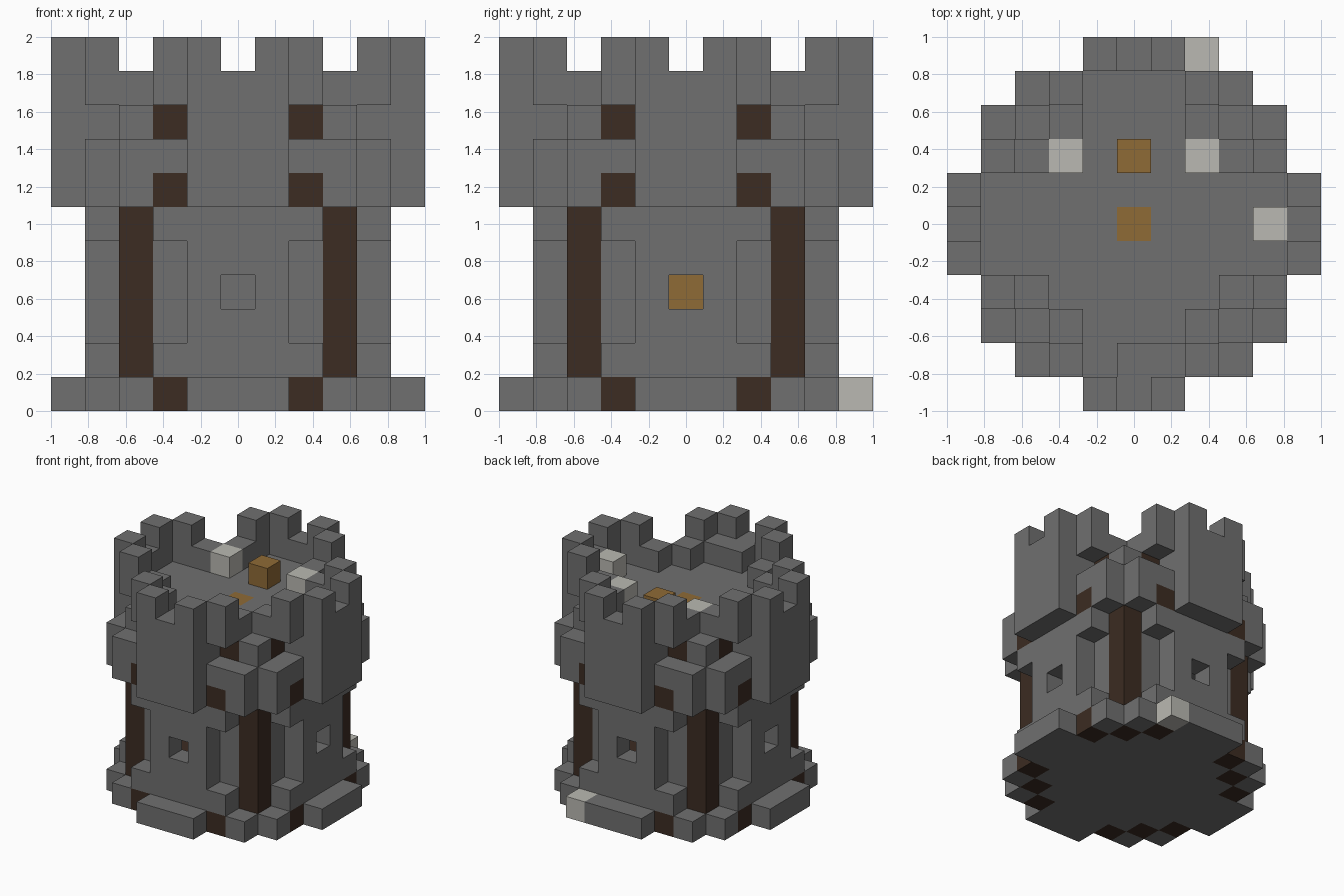
import bpy, bmesh
from mathutils import Vector

cube = bpy.data.objects.get("Cube")
if cube:
    bpy.data.objects.remove(cube)

UNIT = 2 / 11          # the tower is laid out on an 11-block grid
cells = {}             # block position -> part name


def material(name, rgb):
    m = bpy.data.materials.new(name)
    m.use_nodes = True
    m.diffuse_color = (*rgb, 1)
    m.node_tree.nodes["Principled BSDF"].inputs["Base Color"].default_value = (*rgb, 1)
    return m


stone = material("grey stone", (0.16, 0.16, 0.16))
timber = material("dark timber", (0.045, 0.025, 0.016))
gold = material("golden brown", (0.275, 0.145, 0.037))
pale = material("pale stone", (0.49, 0.485, 0.445))


def span(r):
    return range(r[0], r[1] + 1) if isinstance(r, tuple) else (r,)


def fill(part, xs, ys, zs):
    """Fill a box of blocks; part None carves it away."""
    for x in span(xs):
        for y in span(ys):
            for z in span(zs):
                if part:
                    cells[x, y, z] = part
                else:
                    cells.pop((x, y, z), None)


def around(part, xs, ys, zs):
    """Repeat a box on all four sides, mirrored left and right."""
    for x in span(xs):
        for y in span(ys):
            for sx in (1, -1):
                px, py = x * sx, y
                for turn in range(4):
                    fill(part, px, py, zs)
                    px, py = -py, px


def disc(part, zs):
    """Stepped round slab."""
    around(part, (0, 1), (-5, 0), zs)
    around(part, (0, 3), (-4, 0), zs)


# Plinth with timber blocks at the stepped corners
disc("plinth", 0)
around("plinth_timbers", 2, -4, 0)
around("plinth_timbers", 3, -3, 0)
fill("loose_plinth_block", 2, 5, 0)

# Shaft: floor, walls, recessed lining, corner posts, windows
fill("inner_floor", (-3, 3), (-3, 3), 1)
around("shaft_walls", (0, 1), -4, (1, 5))
around("shaft_walls", 2, -4, 1)
around("shaft_walls", 2, -4, 5)
around("shaft_walls", 2, -3, (1, 5))
around("corner_posts", 3, -3, (1, 5))
around(None, 0, -4, 3)
fill("inner_column", 0, 0, (2, 5))
fill("inner_lantern", 1, 0, 3)

# Overhanging storey
disc("upper_storey", (6, 7))
around("lower_beam_ends", 2, -4, 6)

# Roof deck
fill("roof_deck", (-3, 3), (-3, 3), 8)
around("roof_deck", (0, 1), (-5, -4), 8)
around("upper_beam_ends", 2, -3, 8)
fill("deck_inlay", 0, 0, 8)

# Battlements
around("battlements", (0, 1), -5, 9)
around("battlements", 1, -5, 10)
around("battlements", 2, -4, (9, 10))
around("battlements", 2, -3, 9)
fill("parapet_step", (0, 1), -4, 9)

# Blocks standing on the roof
for x, y in ((-2, 2), (2, 2), (4, 0)):
    fill("roof_pale_blocks", x, y, 9)
fill("roof_gold_block", 0, 2, 9)

colours = {
    "plinth_timbers": timber, "inner_floor": timber, "corner_posts": timber,
    "lower_beam_ends": timber, "upper_beam_ends": timber,
    "inner_lantern": gold, "deck_inlay": gold, "roof_gold_block": gold,
    "loose_plinth_block": pale, "roof_pale_blocks": pale,
}

# Skin every part with its exposed block faces
for part in dict.fromkeys(cells.values()):
    bm = bmesh.new()
    for pos, owner in cells.items():
        if owner != part:
            continue
        centre = Vector(pos) + Vector((0, 0, 0.5))
        for axis in range(3):
            for sign in (1, -1):
                n = Vector((0, 0, 0))
                n[axis] = sign
                if tuple(int(a + b) for a, b in zip(pos, n)) in cells:
                    continue
                u = Vector((0, 0, 0))
                u[(axis + 1) % 3] = 0.5
                v = n.cross(u)
                c = centre + n / 2
                corners = (c - u - v, c + u - v, c + u + v, c - u + v)
                bm.faces.new([bm.verts.new(p * UNIT) for p in corners])
    bmesh.ops.remove_doubles(bm, verts=bm.verts[:], dist=0.001)
    mesh = bpy.data.meshes.new(part)
    bm.to_mesh(mesh)
    bm.free()
    mesh.materials.append(colours.get(part, stone))
    bpy.context.collection.objects.link(bpy.data.objects.new(part, mesh))
